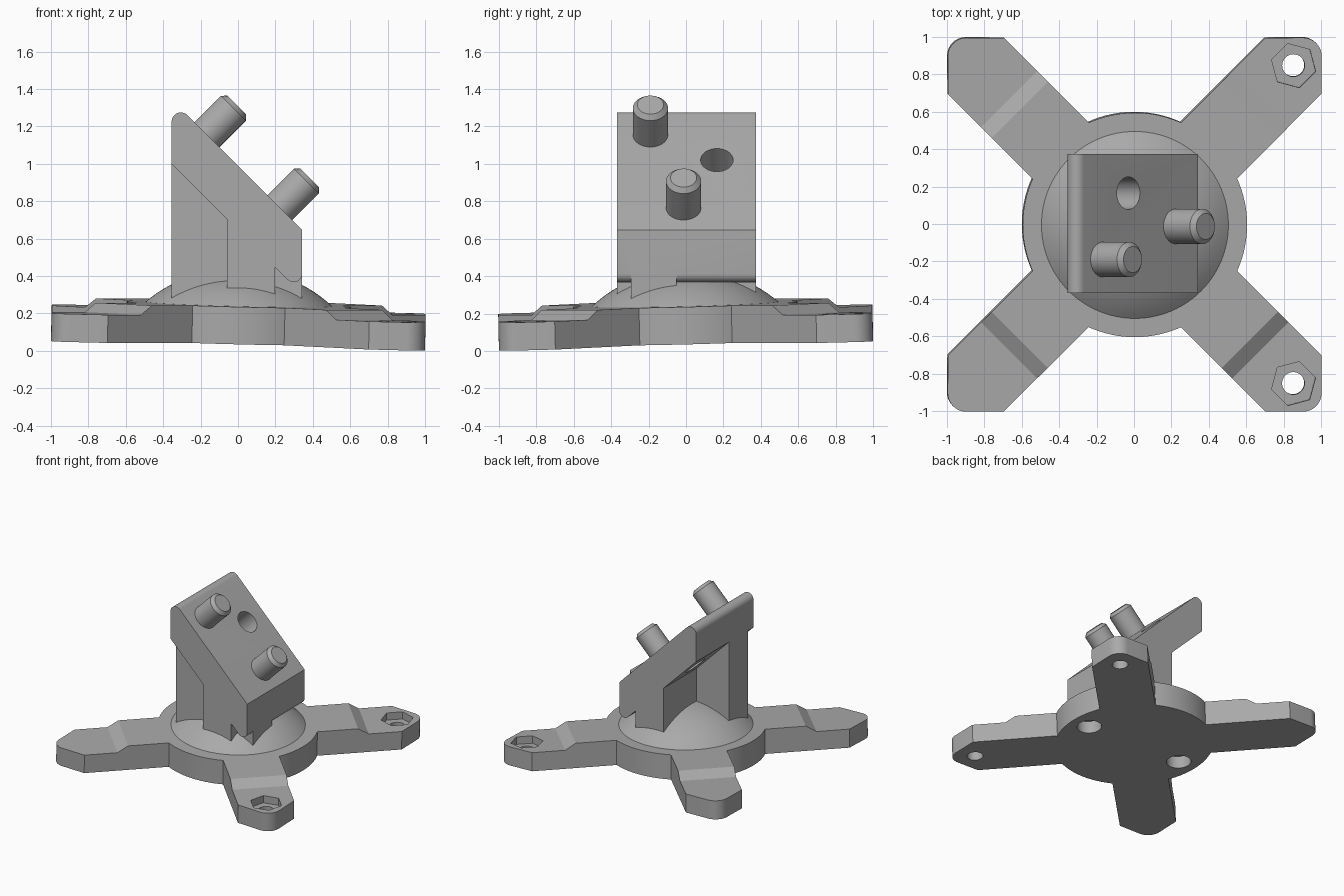
import bpy, bmesh
from math import pi, sin, cos, radians, sqrt
from mathutils import Matrix, Vector

cube = bpy.data.objects.get("Cube")
if cube:
    bpy.data.objects.remove(cube)

grey = bpy.data.materials.new("plain grey")
grey.use_nodes = True
grey.diffuse_color = (0.4, 0.4, 0.4, 1)
grey.node_tree.nodes["Principled BSDF"].inputs["Base Color"].default_value = (0.4, 0.4, 0.4, 1)


def make(name, bm):
    bmesh.ops.recalc_face_normals(bm, faces=bm.faces)
    mesh = bpy.data.meshes.new(name)
    bm.to_mesh(mesh)
    bm.free()
    mesh.materials.append(grey)
    obj = bpy.data.objects.new(name, mesh)
    bpy.context.collection.objects.link(obj)
    return obj


def arc(cx, cy, r, start, end, n):
    angles = [radians(start + (end - start) * i / n) for i in range(n + 1)]
    return [(cx + r * cos(a), cy + r * sin(a)) for a in angles]


def prism(points, depth):
    """Extrude a flat outline upward by depth."""
    bm = bmesh.new()
    face = bm.faces.new([bm.verts.new((x, y, 0)) for x, y in points])
    ext = bmesh.ops.extrude_face_region(bm, geom=[face])
    tops = [v for v in ext["geom"] if isinstance(v, bmesh.types.BMVert)]
    bmesh.ops.translate(bm, verts=tops, vec=(0, 0, depth))
    return bm


def side_prism(points, y0, y1):
    """Extrude an x-z profile across the width."""
    bm = prism(points, y1 - y0)
    bm.transform(Matrix.Translation((0, y1, 0)) @ Matrix.Rotation(pi / 2, 4, "X"))
    return bm


def spun(profile, segments):
    """Revolve an r-z profile about z."""
    bm = bmesh.new()
    verts = [bm.verts.new((r, 0, z)) for r, z in profile]
    edges = [bm.edges.new(pair) for pair in zip(verts, verts[1:])]
    bmesh.ops.spin(bm, geom=verts + edges, cent=(0, 0, 0), axis=(0, 0, 1),
                   angle=2 * pi, steps=segments)
    bmesh.ops.remove_doubles(bm, verts=bm.verts, dist=1e-4)
    return bm


def combine(target, others, operation):
    for other in others:
        mod = target.modifiers.new("combine", "BOOLEAN")
        mod.object, mod.operation, mod.solver = other, operation, "EXACT"
    bpy.context.view_layer.update()
    result = bpy.data.meshes.new_from_object(
        target.evaluated_get(bpy.context.evaluated_depsgraph_get()))
    target.modifiers.clear()
    target.data = result
    for other in others:
        bpy.data.objects.remove(other)


def smooth(obj):
    bpy.ops.object.select_all(action="DESELECT")
    obj.select_set(True)
    bpy.context.view_layer.objects.active = obj
    bpy.ops.object.shade_smooth_by_angle(angle=radians(25))


# Round base with a spherical dome
rise, radius = 0.19, 0.5
ball = (radius ** 2 + rise ** 2) / (2 * rise)
dome = [(radius * i / 16, 0) for i in range(16, -1, -1)]
dome = [(r, 0.2 + rise - ball + sqrt(ball ** 2 - r ** 2)) for r, _ in dome]
base = make("base", spun([(0, 0), (0.6, 0), (0.6, 0.2)] + dome, 96))

# Four diagonal arms with stepped-down, rounded tips
half = 0.212
tip = arc(0.9 * sqrt(2), 0, 0.1, -45, 45, 10)
outline = [(0.3, -half), (1.2, -half)] + tip + [(1.2, half), (0.3, half)]
arms, cuts = [], []
for k in range(4):
    turn = Matrix.Rotation(pi / 4 + k * pi / 2, 4, "Z")
    bm = prism(outline, 0.2)
    for s in (0.87, 0.95):
        bmesh.ops.bisect_plane(bm, geom=bm.verts[:] + bm.edges[:] + bm.faces[:],
                               plane_co=(s, 0, 0), plane_no=(1, 0, 0))
    for v in bm.verts:
        if v.co.x > 0.94 and v.co.z > 0.1:
            v.co.z = 0.15
    bm.transform(turn)
    arms.append(make("arm", bm))
    # Bolt hole and hexagonal nut pocket
    for r, z, n in ((0.06, -0.1, 32), (0.122, 0.09, 6)):
        bm = prism(arc(0, 0, r, 0, 360 - 360 / n, n - 1), 0.4)
        bm.transform(turn @ Matrix.Translation((0.85 * sqrt(2), 0, z)))
        cuts.append(make("cutter", bm))
combine(base, arms, "UNION")

# Two blind holes underneath
for x in (-0.44, 0.44):
    bm = prism(arc(x, 0, 0.093, 0, 348.75, 31), 0.2)
    bm.transform(Matrix.Translation((0, 0, -0.1)))
    cuts.append(make("cutter", bm))
combine(base, cuts, "DIFFERENCE")
base.matrix_world = Matrix.Translation((0, 0, 0.05)) @ Matrix.Rotation(
    radians(2.03), 4, Vector((1, 1, 0)))
smooth(base)

# Sloped bracket: full-width plate with hooked lip and central block
profile = ([(-0.355, 1.0)] + arc(-0.305, 1.225, 0.05, 180, 45, 12) + [(0.343, 0.647)]
           + arc(0.298, 0.412, 0.045, 0, -135, 10)
           + [(0.197, 0.448), (0.197, 0.22), (-0.06, 0.22), (-0.06, 0.705)])
bracket = make("bracket", side_prism(profile, -0.37, 0.375))
rib = [(-0.355, 0.22), (0.343, 0.22), (0.343, 0.55), (-0.1, 0.95), (-0.355, 1.15)]
combine(bracket, [make("rib", side_prism(rib, -0.295, -0.05))], "UNION")


def on_slope(x, y):
    return Matrix.Translation((x, y, 0.99 - x)) @ Matrix.Rotation(pi / 4, 4, "Y")


# Through hole square to the slope
bm = prism(arc(0, 0, 0.087, 0, 348.75, 31), 0.6)
bm.transform(on_slope(-0.03, 0.165) @ Matrix.Translation((0, 0, -0.4)))
combine(bracket, [make("cutter", bm)], "DIFFERENCE")
smooth(bracket)

# Two chamfered studs
for name, x, y in (("upper_stud", -0.166, -0.19), ("lower_stud", 0.224, -0.013)):
    bm = spun([(0, -0.05), (0.094, -0.05), (0.094, 0.2), (0.07, 0.225), (0, 0.225)], 40)
    bm.transform(on_slope(x, y))
    smooth(make(name, bm))
